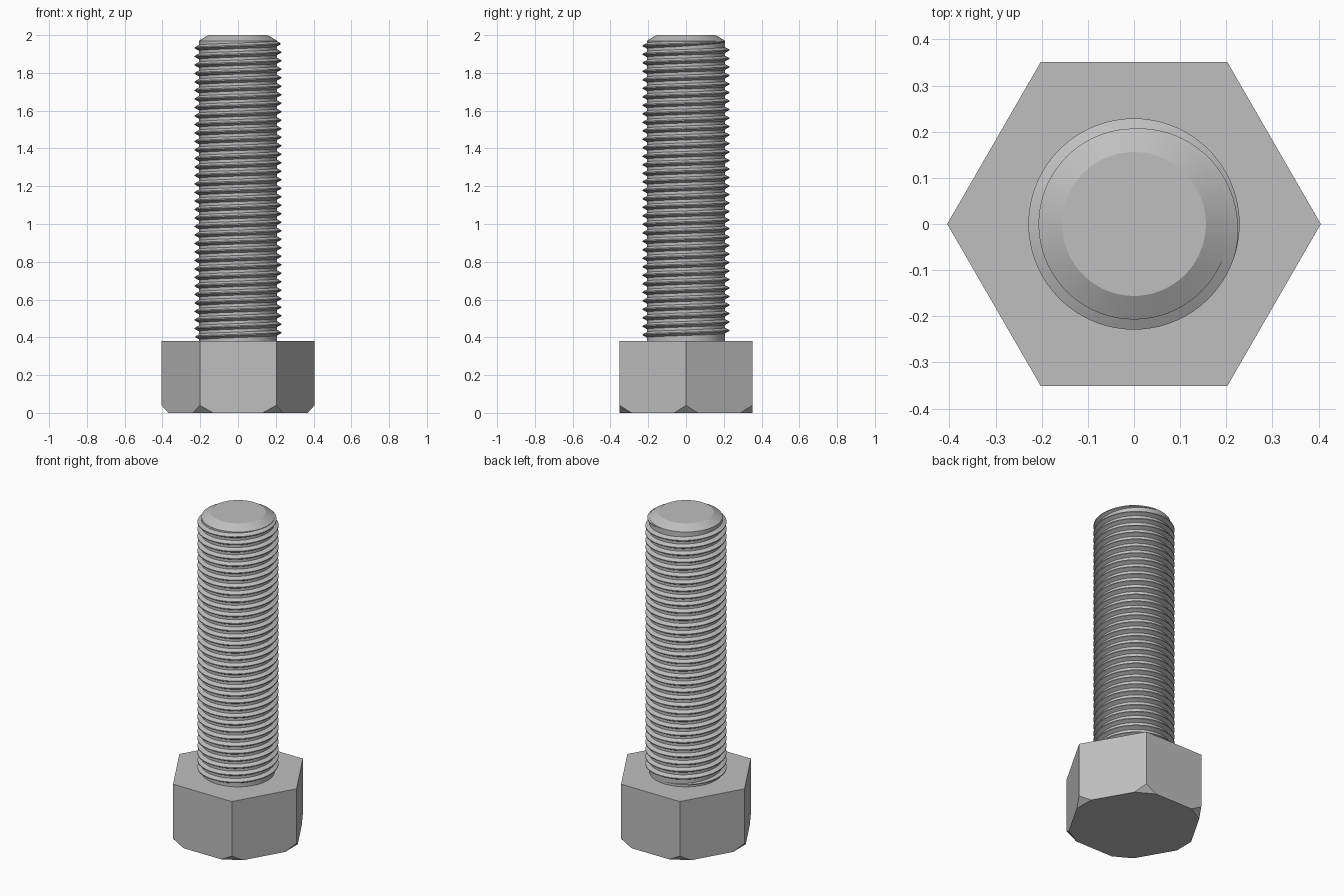
import bpy, bmesh, math

cube = bpy.data.objects.get("Cube")
if cube:
    bpy.data.objects.remove(cube, do_unlink=True)

steel = bpy.data.materials.new("grey steel")
steel.use_nodes = True
GREY = (0.52, 0.52, 0.52, 1)
steel.diffuse_color = GREY
steel.node_tree.nodes["Principled BSDF"].inputs["Base Color"].default_value = GREY

HEAD_R, HEAD_H = 0.405, 0.38       # hexagon corner radius and height
CORE_R, CREST_R = 0.207, 0.229     # thread root and crest radii
PITCH, SEGMENTS = 0.045, 72
TOP = 2.0


def add_object(name, bm, smooth_angle=None):
    bmesh.ops.recalc_face_normals(bm, faces=bm.faces)
    mesh = bpy.data.meshes.new(name)
    bm.to_mesh(mesh)
    bm.free()
    mesh.materials.append(steel)
    ob = bpy.data.objects.new(name, mesh)
    bpy.context.collection.objects.link(ob)
    if smooth_angle:
        bpy.ops.object.select_all(action="DESELECT")
        ob.select_set(True)
        bpy.context.view_layer.objects.active = ob
        bpy.ops.object.shade_smooth_by_angle(angle=math.radians(smooth_angle))
    return ob


# Hexagonal head, each lower corner sliced off by a sloping plane
bm = bmesh.new()
ring = [bm.verts.new((HEAD_R * math.cos(i * math.pi / 3),
                      HEAD_R * math.sin(i * math.pi / 3), 0)) for i in range(6)]
base = bm.faces.new(ring)
top = bmesh.ops.extrude_face_region(bm, geom=[base])["geom"]
bmesh.ops.translate(bm, vec=(0, 0, HEAD_H),
                    verts=[g for g in top if isinstance(g, bmesh.types.BMVert)])
bmesh.ops.recalc_face_normals(bm, faces=bm.faces)
for i in range(6):
    c, s = math.cos(i * math.pi / 3), math.sin(i * math.pi / 3)
    cut = bmesh.ops.bisect_plane(
        bm, geom=bm.verts[:] + bm.edges[:] + bm.faces[:],
        plane_co=(c * HEAD_R, s * HEAD_R, 0.04),
        plane_no=(c * 0.04, s * 0.04, -0.036), clear_outer=True)
    edges = [g for g in cut["geom_cut"] if isinstance(g, bmesh.types.BMEdge)]
    bmesh.ops.holes_fill(bm, edges=edges, sides=0)
add_object("hex_head", bm)

# Shank core with a chamfered tip, turned from a profile
bm = bmesh.new()
profile = [(CORE_R, HEAD_H - 0.02), (CORE_R, TOP - 0.03), (0.156, TOP)]
rings = [[bm.verts.new((r * math.cos(2 * math.pi * i / SEGMENTS),
                        r * math.sin(2 * math.pi * i / SEGMENTS), z))
          for i in range(SEGMENTS)] for r, z in profile]
for low, high in zip(rings, rings[1:]):
    for i in range(SEGMENTS):
        j = (i + 1) % SEGMENTS
        bm.faces.new((low[i], low[j], high[j], high[i]))
bm.faces.new(rings[0])
bm.faces.new(rings[-1])
add_object("shank", bm, 25)

# Right-hand helical thread that fades in at the head and out at the tip
bm = bmesh.new()
END_Z, TURNS = 1.966, 35
steps = TURNS * SEGMENTS
fade = SEGMENTS * 0.3
previous = None
for k in range(steps + 1):
    angle = math.pi / 2 + 2 * math.pi * (k - steps) / SEGMENTS
    z = END_Z - PITCH * (steps - k) / SEGMENTS
    f = min(1, k / fade, (steps - k) / fade)
    crest = CORE_R + (CREST_R - CORE_R) * f
    width = 0.0028 + 0.0137 * f
    section = [(CORE_R - 0.003, -width), (crest, -0.0028),
               (crest, 0.0028), (CORE_R - 0.003, width)]
    current = [bm.verts.new((r * math.cos(angle), r * math.sin(angle), z + dz))
               for r, dz in section]
    if previous:
        for a in range(3):
            bm.faces.new((previous[a], current[a], current[a + 1], previous[a + 1]))
    else:
        bm.faces.new(current)
    previous = current
bm.faces.new(previous)
add_object("thread", bm, 25)
